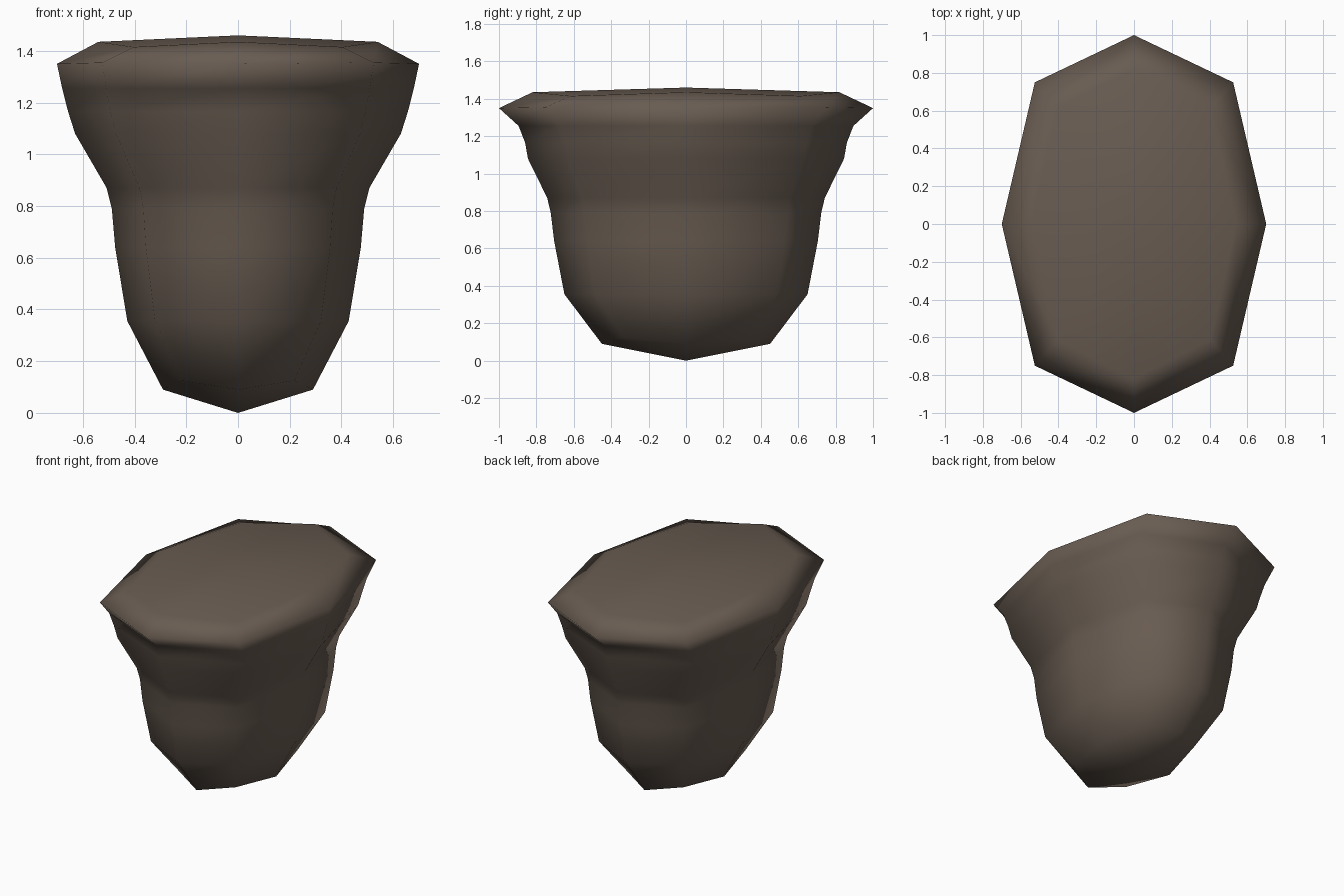
import bpy, bmesh

if "Cube" in bpy.data.objects:
    bpy.data.objects.remove(bpy.data.objects["Cube"])

# Ring profile from bottom to top: half width x, half depth y, height z, corner height
RINGS = [
    (0.29, 0.45, 0.09, 0.125),
    (0.428, 0.65, 0.355, 0.355),
    (0.475, 0.705, 0.64, 0.64),
    (0.488, 0.723, 0.79, 0.79),
    (0.508, 0.742, 0.87, 0.87),
    (0.63, 0.845, 1.08, 1.08),
    (0.657, 0.86, 1.165, 1.165),
    (0.68, 0.895, 1.255, 1.255),
    (0.70, 1.00, 1.35, 1.355),
    (0.54, 0.82, 1.435, 1.415),
]
# Eight-sided outline, diagonals at three quarters of the half size
OUTLINE = [(1, 0), (.75, .75), (0, 1), (-.75, .75),
           (-1, 0), (-.75, -.75), (0, -1), (.75, -.75)]

bm = bmesh.new()
loops = [[bm.verts.new((rx * u, ry * v, zc if u * v else z))
          for u, v in OUTLINE] for rx, ry, z, zc in RINGS]

# Side walls and rim
for low, high in zip(loops, loops[1:]):
    for i in range(8):
        j = (i + 1) % 8
        bm.faces.new((low[i], low[j], high[j], high[i]))


# Shallow caps: four quads meeting at a centre point
def cap(loop, z):
    centre = bm.verts.new((0, 0, z))
    for i in range(0, 8, 2):
        bm.faces.new((centre, loop[i], loop[i + 1], loop[(i + 2) % 8]))


cap(loops[0], 0.0)
cap(loops[-1], 1.46)
bmesh.ops.recalc_face_normals(bm, faces=bm.faces)
for f in bm.faces:
    f.smooth = True

mesh = bpy.data.meshes.new("flared_stump")
bm.to_mesh(mesh)
bm.free()
stump = bpy.data.objects.new("flared_stump", mesh)
bpy.context.collection.objects.link(stump)

# Dark brown surface
mat = bpy.data.materials.new("dark_brown")
mat.diffuse_color = (0.14, 0.107, 0.083, 1)
mat.use_nodes = True
mat.node_tree.nodes["Principled BSDF"].inputs["Base Color"].default_value = mat.diffuse_color
mesh.materials.append(mat)
